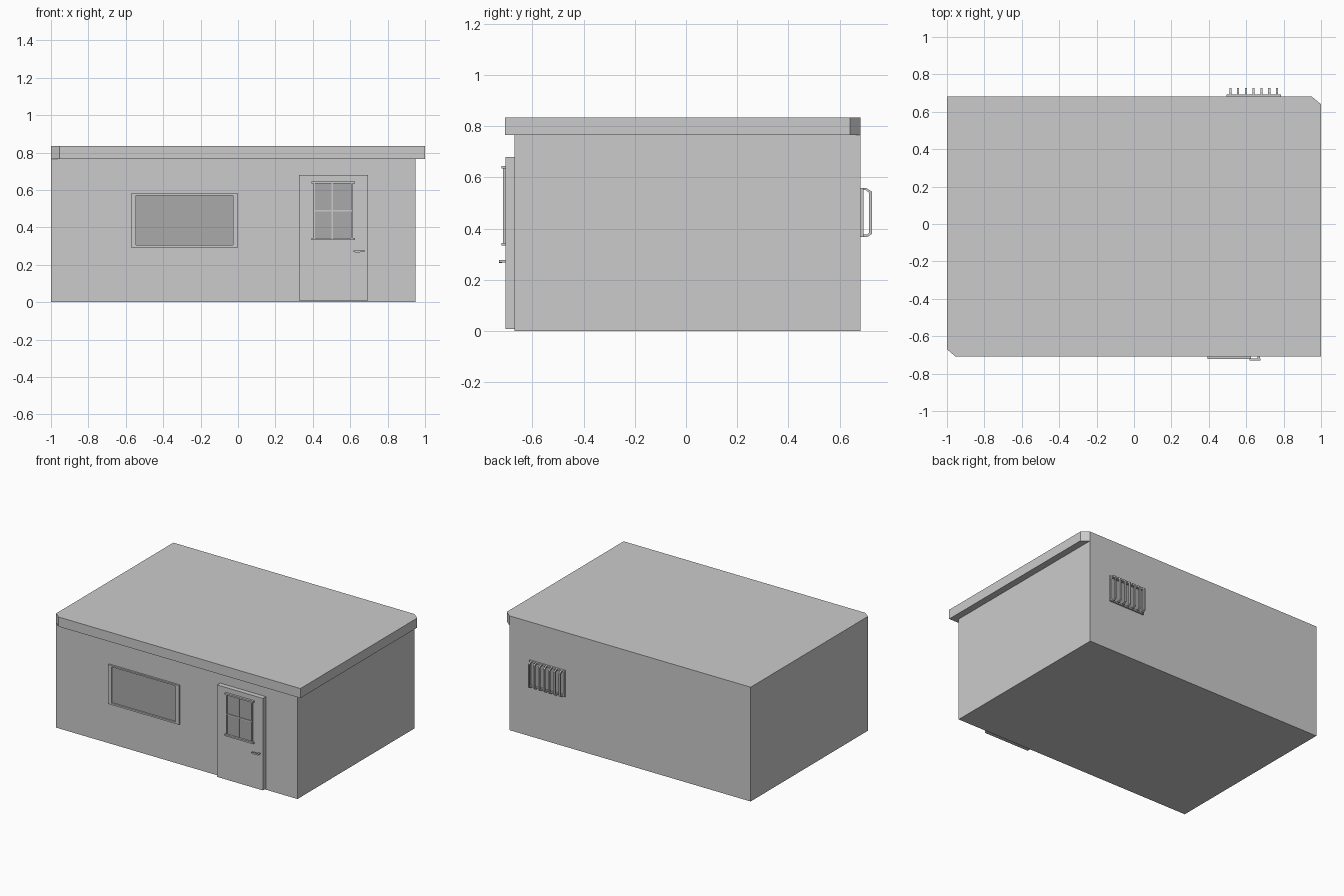
import bpy
from mathutils import Vector

if "Cube" in bpy.data.objects:
    bpy.data.objects.remove(bpy.data.objects["Cube"])


def mesh(name, verts, faces, mat=None):
    me = bpy.data.meshes.new(name)
    me.from_pydata(verts, [], faces)
    ob = bpy.data.objects.new(name, me)
    bpy.context.collection.objects.link(ob)
    if mat:
        me.materials.append(mat)
    return ob


def prism(name, outline, offset, mat=None):
    """Closed prism from a planar outline; outline normal points along -offset."""
    n = len(outline)
    low = [Vector(p) for p in outline]
    high = [p + Vector(offset) for p in low]
    faces = [tuple(range(n))[::-1], tuple(range(n, 2 * n))]
    faces += [(i, (i + 1) % n, n + (i + 1) % n, n + i) for i in range(n)]
    return mesh(name, low + high, faces, mat)


def box(name, x0, x1, y0, y1, z0, z1, mat=None):
    return prism(name, [(x0, y0, z0), (x1, y0, z0), (x1, y1, z0), (x0, y1, z0)],
                 (0, 0, z1 - z0), mat)


def frame(name, x0, x1, z0, z1, w, y0, y1):
    """One-piece rectangular picture frame lying in the xz plane."""
    verts = []
    for y in (y0, y1):
        for d in (0, w):
            verts += [(x0 + d, y, z0 + d), (x1 - d, y, z0 + d),
                      (x1 - d, y, z1 - d), (x0 + d, y, z1 - d)]
    faces = []
    for i in range(4):
        j = (i + 1) % 4
        faces += [(i, j, 4 + j, 4 + i), (8 + j, 8 + i, 12 + i, 12 + j),
                  (j, i, 8 + i, 8 + j), (4 + i, 4 + j, 12 + j, 12 + i)]
    return mesh(name, verts, faces)


glass = bpy.data.materials.new("glass")
glass.diffuse_color = (0.4, 0.4, 0.4, 1)
glass.use_nodes = True
glass.node_tree.nodes["Principled BSDF"].inputs["Base Color"].default_value = glass.diffuse_color

# Building block and the overhanging eave along the front and right
box("walls", -1, 0.95, -0.67, 0.682, 0, 0.835)
prism("roof_eave", [(x, y, 0.765) for x, y in
                    [(-1, -0.67), (-0.955, -0.708), (1, -0.708), (1, 0.64),
                     (0.95, 0.682), (0.95, -0.67)]], (0, 0, 0.07))

# Wide front window
frame("window_frame", -0.572, 0.0, 0.293, 0.58, 0.026, -0.683, -0.67)
box("window_glass", -0.548, -0.024, -0.672, -0.668, 0.317, 0.556, glass)
for ob in (bpy.data.objects["window_frame"],):
    for v in ob.data.vertices:      # thinner rails at top and bottom
        if abs(v.co.z - 0.319) < 1e-4:
            v.co.z = 0.305
        elif abs(v.co.z - 0.554) < 1e-4:
            v.co.z = 0.57
for v in bpy.data.objects["window_glass"].data.vertices:
    v.co.z = 0.303 if v.co.z < 0.4 else 0.572

# Door with its four-pane window
box("door", 0.325, 0.695, -0.705, -0.67, 0.008, 0.68)
frame("door_window_frame", 0.403, 0.613, 0.335, 0.643, 0.009, -0.715, -0.705)
box("door_mullion", 0.501, 0.509, -0.713, -0.705, 0.344, 0.634)
box("door_transom", 0.412, 0.604, -0.713, -0.705, 0.486, 0.494)
for name, z in (("door_sill", 0.333), ("door_lintel", 0.634)):
    box(name, 0.394, 0.626, -0.721, -0.705, z, z + 0.011)
for x in (0.412, 0.509):
    for z in (0.344, 0.494):
        box("door_pane", x, x + 0.093, -0.707, -0.704, z, z + 0.141, glass)

# Door handle: stem and tapered lever
box("handle_stem", 0.66, 0.674, -0.722, -0.705, 0.267, 0.277)
prism("handle_lever", [(0.617, -0.73, 0.27), (0.63, -0.73, 0.266), (0.675, -0.73, 0.268),
                       (0.675, -0.73, 0.278), (0.63, -0.73, 0.278), (0.617, -0.73, 0.276)],
      (0, 0.01, 0))

# Barred back window
frame("back_window_frame", 0.495, 0.785, 0.367, 0.558, 0.012, 0.682, 0.693)
box("back_window_glass", 0.505, 0.775, 0.68, 0.684, 0.377, 0.548, glass)
bar_profile = [(0.684, 0.368), (0.71, 0.368), (0.727, 0.38), (0.727, 0.545),
               (0.705, 0.558), (0.684, 0.558), (0.684, 0.55), (0.703, 0.55),
               (0.715, 0.541), (0.715, 0.383), (0.706, 0.376), (0.684, 0.376)]
for i in range(7):
    x = 0.51 + i * 0.0415
    prism("window_bar", [(x, y, z) for y, z in bar_profile], (0.011, 0, 0))

# Make every face point outward
import bmesh
for ob in bpy.data.objects:
    bm = bmesh.new()
    bm.from_mesh(ob.data)
    bmesh.ops.recalc_face_normals(bm, faces=bm.faces)
    bm.to_mesh(ob.data)
    bm.free()
